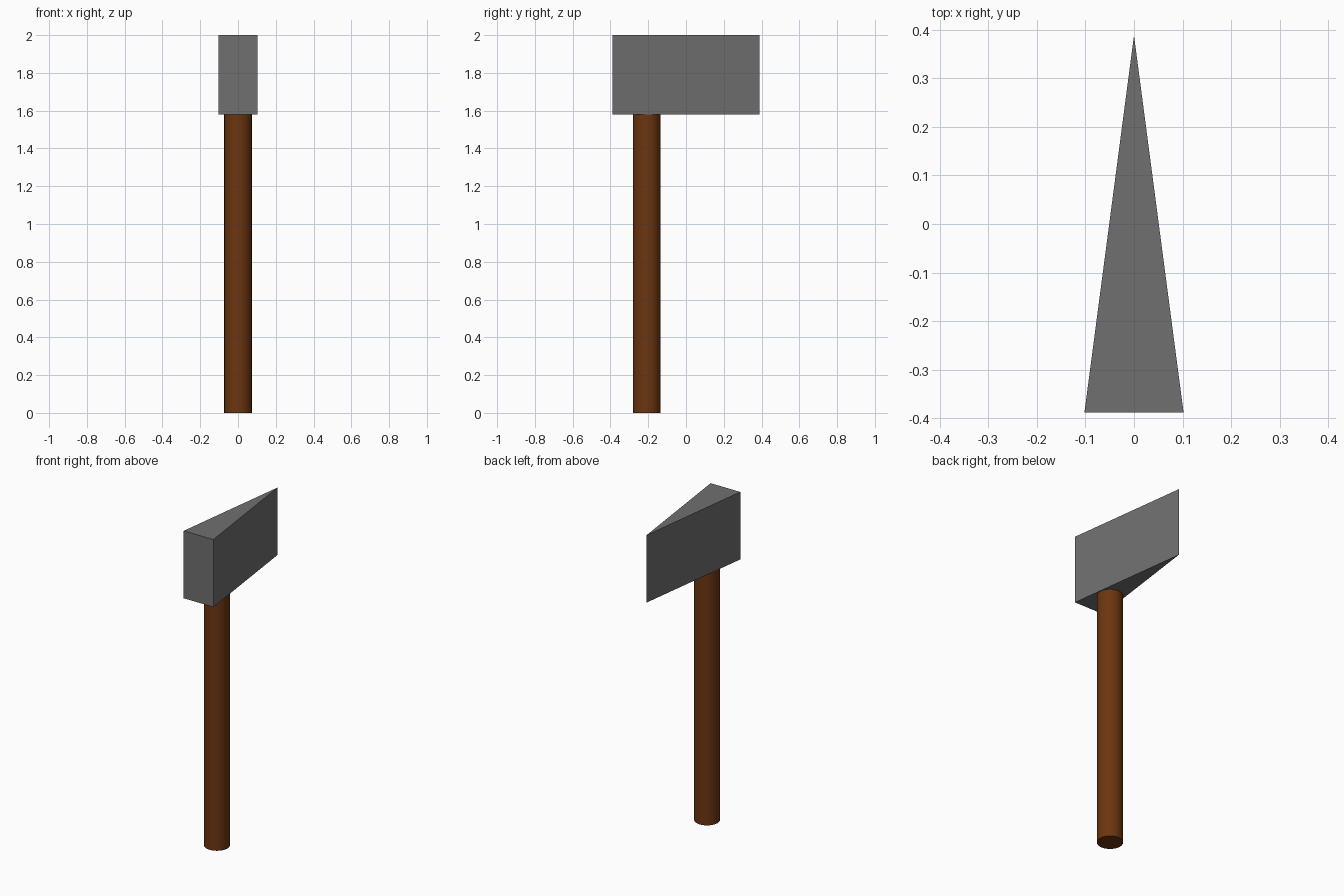
import bpy, bmesh, math

if "Cube" in bpy.data.objects:
    bpy.data.objects.remove(bpy.data.objects["Cube"])


def paint(obj, name, rgb):
    mat = bpy.data.materials.new(name)
    mat.diffuse_color = (*rgb, 1)
    mat.use_nodes = True
    mat.node_tree.nodes["Principled BSDF"].inputs["Base Color"].default_value = mat.diffuse_color
    obj.data.materials.append(mat)


# Wedge head: triangular plan pulled upward
HALF_W, HALF_L, BOTTOM, TOP = 0.102, 0.388, 1.58, 2.0
mesh = bpy.data.meshes.new("axe_head")
bm = bmesh.new()
plan = [(-HALF_W, -HALF_L), (HALF_W, -HALF_L), (0, HALF_L)]
base = bm.faces.new([bm.verts.new((x, y, BOTTOM)) for x, y in plan])
top = bmesh.ops.extrude_face_region(bm, geom=[base], use_keep_orig=True)
bmesh.ops.translate(bm, vec=(0, 0, TOP - BOTTOM),
                    verts=[v for v in top["geom"] if isinstance(v, bmesh.types.BMVert)])
bmesh.ops.recalc_face_normals(bm, faces=bm.faces)
bm.to_mesh(mesh)
bm.free()
head = bpy.data.objects.new("axe_head", mesh)
bpy.context.collection.objects.link(head)
paint(head, "dark_steel", (0.16, 0.16, 0.16))

# Round wooden handle under the thick end, seated slightly into the head
HANDLE_H = 1.6
bpy.ops.mesh.primitive_cylinder_add(vertices=32, radius=0.073, depth=HANDLE_H,
                                    location=(0, -0.207, HANDLE_H / 2))
handle = bpy.context.object
handle.name = "handle"
bpy.ops.object.shade_smooth_by_angle(angle=math.radians(30))
paint(handle, "brown_wood", (0.15, 0.036, 0.005))
